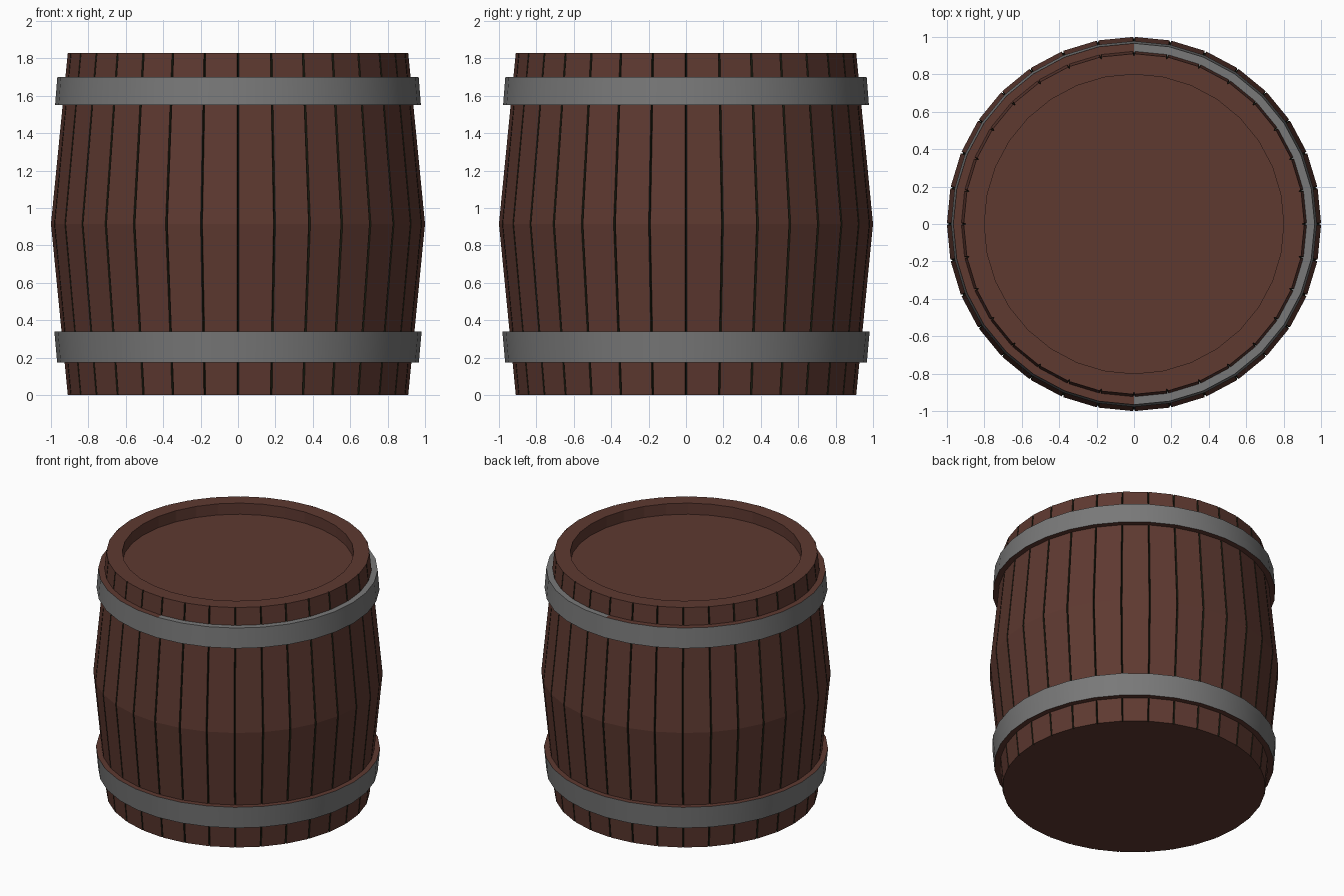
import bpy, bmesh, math

if "Cube" in bpy.data.objects:
    bpy.data.objects.remove(bpy.data.objects["Cube"])

SIDES = 32
GAP = 0.0055      # half width of the joint between staves
H = 1.83


def material(name, rgb):
    m = bpy.data.materials.new(name)
    m.diffuse_color = (*rgb, 1)
    m.use_nodes = True
    m.node_tree.nodes["Principled BSDF"].inputs["Base Color"].default_value = m.diffuse_color
    return m


WOOD = material("brown wood", (0.112, 0.041, 0.030))
JOINT = material("dark joint", (0.012, 0.014, 0.006))
IRON = material("grey iron", (0.190, 0.190, 0.190))


def finish(bm, name, mats):
    bmesh.ops.recalc_face_normals(bm, faces=bm.faces[:])
    me = bpy.data.meshes.new(name)
    bm.to_mesh(me)
    bm.free()
    for m in mats:
        me.materials.append(m)
    ob = bpy.data.objects.new(name, me)
    bpy.context.collection.objects.link(ob)
    return ob


def ring(bm, r, z, angles, depth=None):
    # depth lists how far each point is sunk inwards
    depth = depth or [0] * len(angles)
    return [bm.verts.new(((r - d) * math.cos(a), (r - d) * math.sin(a), z))
            for a, d in zip(angles, depth)]


def bridge(bm, r1, r2):
    n = len(r1)
    return [bm.faces.new((r1[i], r1[(i + 1) % n], r2[(i + 1) % n], r2[i]))
            for i in range(n)]


# Barrel body: flat staves with narrow V joints, solid bottom, recessed lid
angles, sink = [], []
for i in range(SIDES):
    a = 2 * math.pi * i / SIDES
    angles += [a - GAP, a, a + GAP]
    sink += [0, 0.012, 0]

bm = bmesh.new()
outer = [ring(bm, r, z, angles, sink)
         for r, z in ((0.91, 0), (1.0, H / 2), (0.91, H))]
for lo, hi in zip(outer, outer[1:]):
    for i, f in enumerate(bridge(bm, lo, hi)):
        f.material_index = 0 if i % 3 == 2 else 1
inner_top = ring(bm, 0.8, H, angles)
inner_low = ring(bm, 0.8, H - 0.085, angles)
bridge(bm, outer[2], inner_top)
bridge(bm, inner_top, inner_low)
bm.faces.new(inner_low)
bm.faces.new(outer[0])
finish(bm, "barrel_body", (WOOD, JOINT))


# Hoops: iron outside, wood-coloured edges
def hoop(name, z0, r0, z1, r1, half_iron_top):
    bm = bmesh.new()
    ang = [2 * math.pi * i / SIDES for i in range(SIDES)]
    loops = [ring(bm, r, z, ang) for r, z in
             ((0.90, z0), (r0, z0), (r1, z1), (0.90, z1))]
    for k in range(4):
        for f in bridge(bm, loops[k], loops[(k + 1) % 4]):
            iron = k == 1 or (k == 2 and half_iron_top
                              and f.calc_center_median().x > 0)
            f.material_index = 0 if iron else 1
    ob = finish(bm, name, (IRON, WOOD))
    bpy.ops.object.select_all(action='DESELECT')
    ob.select_set(True)
    bpy.context.view_layer.objects.active = ob
    bpy.ops.object.shade_smooth_by_angle(angle=math.radians(30))


hoop("lower_hoop", 0.175, 0.967, 0.34, 0.982, False)
hoop("upper_hoop", 1.55, 0.978, 1.70, 0.966, True)
